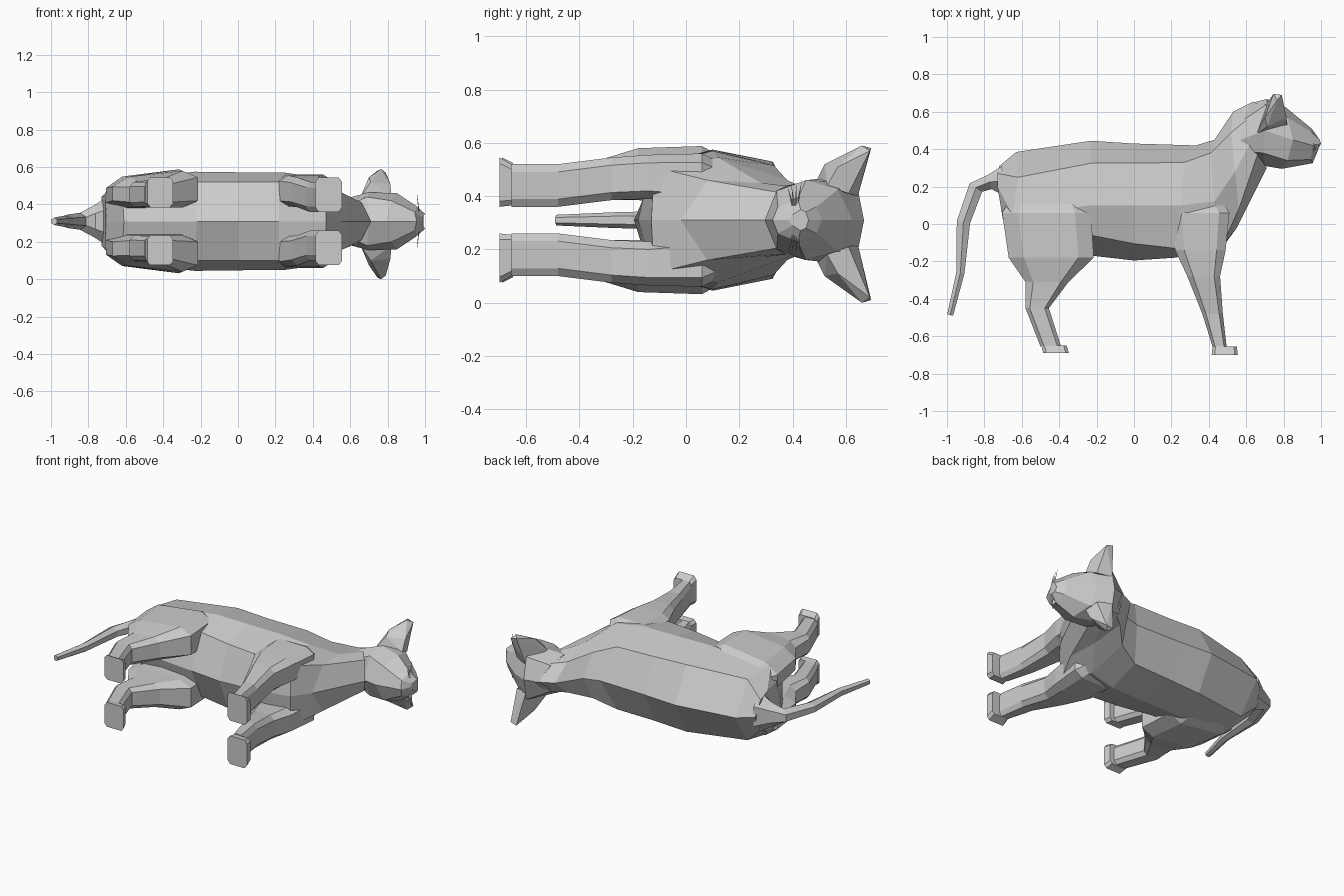
import bpy, bmesh
from mathutils import Vector

MID = 0.31  # height of the animal's mirror plane, as it lies on its side


def finish(name, bm):
    bmesh.ops.remove_doubles(bm, verts=bm.verts, dist=0.0005)
    bmesh.ops.recalc_face_normals(bm, faces=bm.faces)
    me = bpy.data.meshes.new(name)
    bm.to_mesh(me)
    bm.free()
    ob = bpy.data.objects.new(name, me)
    bpy.context.collection.objects.link(ob)
    return ob


def loft(name, rings):
    """Skin a list of equal-length rings and cap both ends."""
    bm = bmesh.new()
    vs = [[bm.verts.new(p) for p in r] for r in rings]
    n = len(vs[0])
    for a, b in zip(vs, vs[1:]):
        for i in range(n):
            j = (i + 1) % n
            bm.faces.new((a[i], a[j], b[j], b[i]))
    bm.faces.new(vs[0])
    bm.faces.new(vs[-1])
    return finish(name, bm)


def hull(name, pts):
    bm = bmesh.new()
    for p in pts:
        bm.verts.new(p)
    bmesh.ops.convex_hull(bm, input=bm.verts)
    return finish(name, bm)


def mirrored(half):
    """Half section (x, y, half width), from spine to keel, to a full ring."""
    ring = [(x, y, MID + w) for x, y, w in half]
    return ring + [(x, y, MID - w) for x, y, w in half[-2:0:-1]]


def leg_ring(y, x0, x1, w0, w1, taper, cut, s):
    """Chamfered rectangle across a leg, narrowed by taper at the back."""
    cx, cw = (x1 - x0) * cut, (w1 - w0) * cut
    wb = w1 - taper
    pts = [(x0 + cx, w0), (x1 - cx, w0), (x1, w0 + cw), (x1, w1 - cw),
           (x1 - cx, w1), (x0 + cx, wb + taper * .35), (x0, wb - cw), (x0, w0 + cw)]
    return [(x, y, MID + s * w) for x, w in pts]


# Torso and neck, rump to nape
torso = [
    [(-.72, .31, 0), (-.73, .27, .10), (-.73, .20, .13), (-.71, .08, .14), (-.70, .02, 0)],
    [(-.63, .385, 0), (-.62, .25, .20), (-.65, .05, .22), (-.62, -.12, .18), (-.61, -.13, 0)],
    [(-.23, .445, 0), (-.23, .325, .22), (-.23, .10, .265), (-.23, -.06, .21), (-.22, -.17, 0)],
    [(0, .43, 0), (0, .325, .21), (0, .10, .262), (0, -.105, .21), (0, -.195, 0)],
    [(.33, .42, 0), (.27, .33, .205), (.25, .10, .26), (.22, -.13, .21), (.22, -.18, 0)],
    [(.43, .45, 0), (.41, .38, .15), (.43, .12, .235), (.47, -.12, .20), (.47, -.13, 0)],
    [(.53, .60, 0), (.52, .49, .10), (.54, .28, .14), (.56, .08, .15), (.55, -.02, 0)],
    [(.64, .655, 0), (.62, .57, .09), (.63, .45, .12), (.66, .37, .10), (.71, .30, 0)],
]
loft("torso", [mirrored(h) for h in torso])

# Head, back of skull to nose
head = [
    [(.62, .645, 0), (.59, .56, .085), (.57, .45, .12), (.58, .39, .08), (.60, .375, 0)],
    [(.71, .668, 0), (.71, .64, .14), (.70, .50, .155), (.69, .38, .13), (.70, .31, 0)],
    [(.81, .625, 0), (.82, .57, .115), (.85, .45, .15), (.82, .34, .11), (.79, .295, 0)],
    [(.95, .51, 0), (.95, .49, .05), (.955, .42, .08), (.945, .345, .05), (.955, .325, 0)],
    [(.985, .46, 0), (.993, .45, .03), (1.0, .43, .04), (.985, .40, .02), (.98, .385, 0)],
]
loft("head", [mirrored(h) for h in head])

# Leg sections: y, back x, front x, inner width, outer width, back taper
hind = [(.20, -.62, -.30, .06, .20, .02), (.06, -.705, -.23, .06, .278, .06),
        (-.18, -.67, -.215, .075, .27, .05), (-.31, -.58, -.35, .075, .23, .02),
        (-.45, -.58, -.455, .075, .21, 0), (-.655, -.50, -.39, .08, .21, 0)]
fore = [(.26, .26, .38, .06, .15, 0), (.06, .20, .51, .06, .25, 0),
        (-.14, .22, .49, .08, .245, 0), (-.28, .285, .46, .075, .235, 0),
        (-.48, .365, .475, .05, .21, 0), (-.655, .42, .495, .05, .21, 0)]
hind_paw = [(-.65, -.495, -.36, .08, .215, 0), (-.69, -.485, -.348, .075, .235, 0)]
fore_paw = [(-.655, .42, .55, .055, .21, 0), (-.70, .415, .555, .05, .235, 0)]

for side, s in (("left", 1), ("right", -1)):
    for part, rows, cut in (("hind_leg", hind, .18), ("front_leg", fore, .18),
                            ("hind_paw", hind_paw, .12), ("front_paw", fore_paw, .12)):
        loft(f"{part}_{side}", [leg_ring(*r, cut, s) for r in rows])

    # Ears flare outward to a blunt tip
    tip = .28 if s > 0 else .31
    ear = [(.71, .645, .09), (.82, .53, .13), (.80, .61, .10), (.655, .48, .13),
           (.71, .52, .21), (.70, .57, .235), (.745, .695, tip - .01), (.765, .66, tip),
           (.79, .69, tip - .02), (.815, .57, .20)]
    hull(f"ear_{side}", [(x, y, MID + s * w) for x, y, w in ear])

    # Whiskers
    for i, y in enumerate((.38, .395, .415, .435)):
        root = Vector((.965, .41 + (y - .41) * .3, MID + s * .055))
        end = Vector((.957, y, MID + s * (.13 + .007 * i)))
        hull(f"whisker_{side}_{i + 1}", [root + Vector((0, .004, 0)), root - Vector((0, .004, 0)),
                                         root + Vector((.005, 0, 0)), end])

# Tail: tapered six-sided tube, broad at the root
path = [(-.70, .23, .08, .13), (-.77, .225, .04, .085), (-.845, .195, .04, .045),
        (-.912, .01, .036, .036), (-.928, -.26, .022, .03), (-.983, -.487, .016, .02)]
rings = []
for i, (x, y, r, w) in enumerate(path):
    a, b = path[max(i - 1, 0)], path[min(i + 1, len(path) - 1)]
    d = Vector((b[0] - a[0], b[1] - a[1])).normalized()
    n = Vector((-d.y, d.x))
    rings.append([(x + n.x * r * u, y + n.y * r * u, MID + w * v) for u, v in
                  ((1, .5), (0, 1), (-1, .5), (-1, -.5), (0, -1), (1, -.5))])
loft("tail", rings)
